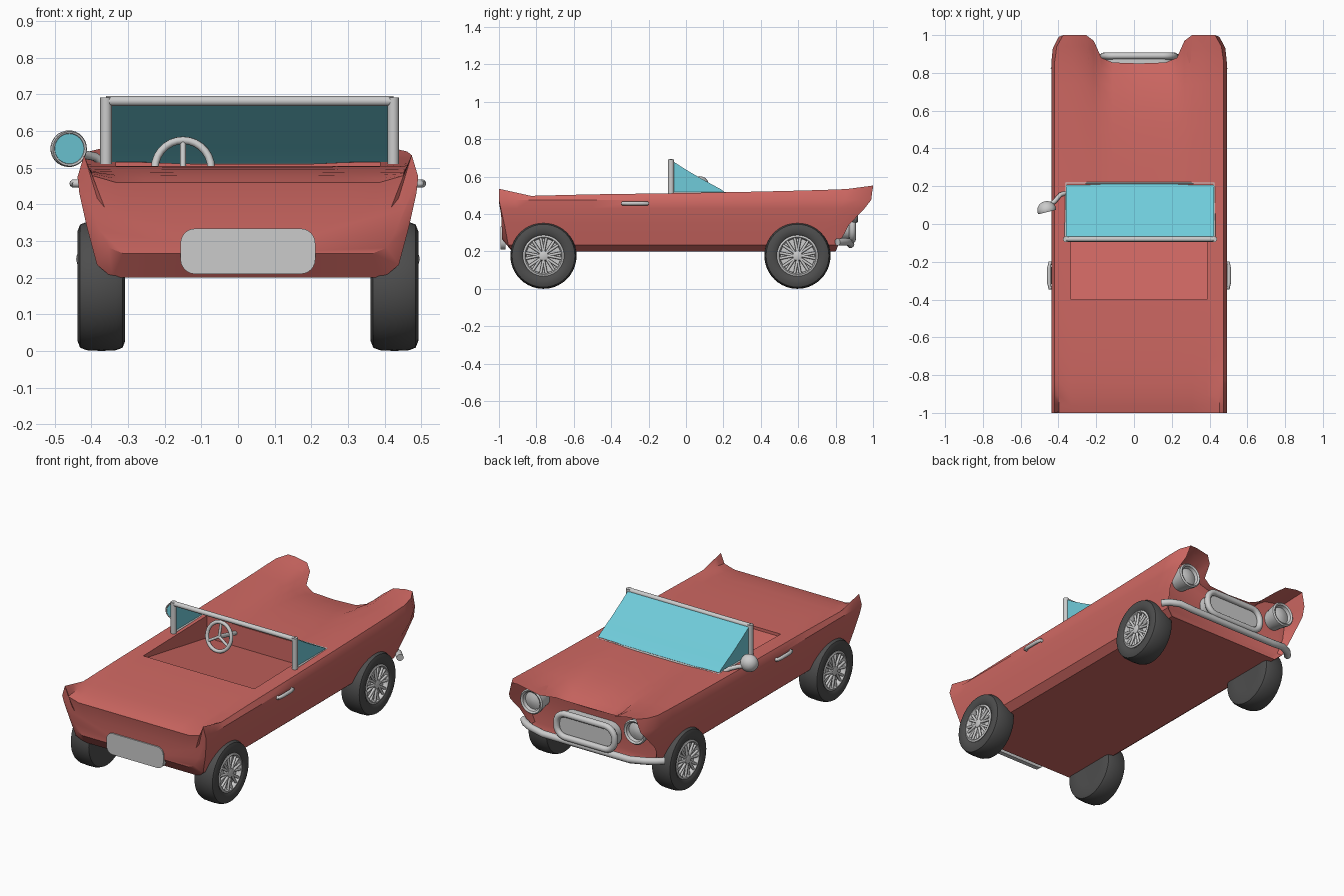
import bpy, bmesh, math
from mathutils import Vector

if "Cube" in bpy.data.objects:
    bpy.data.objects.remove(bpy.data.objects["Cube"])

CX = 0.027  # body centre line


def material(name, rgb):
    m = bpy.data.materials.new(name)
    m.diffuse_color = (*rgb, 1)
    m.use_nodes = True
    m.node_tree.nodes["Principled BSDF"].inputs["Base Color"].default_value = m.diffuse_color
    return m


RED = material("red paint", (0.63, 0.14, 0.125))
CHROME = material("light grey", (0.6, 0.6, 0.6))
GLASS = material("teal glass", (0.16, 0.6, 0.7))
RUBBER = material("dark rubber", (0.075, 0.075, 0.075))


def smooth(ob, deg=35):
    bpy.ops.object.select_all(action='DESELECT')
    ob.select_set(True)
    bpy.context.view_layer.objects.active = ob
    bpy.ops.object.shade_smooth_by_angle(angle=math.radians(deg))


def mesh(name, verts, faces, mat, deg=35):
    bm = bmesh.new()
    vs = [bm.verts.new(v) for v in verts]
    for f in faces:
        bm.faces.new([vs[i] for i in f])
    bmesh.ops.recalc_face_normals(bm, faces=bm.faces)
    me = bpy.data.meshes.new(name)
    bm.to_mesh(me)
    bm.free()
    me.materials.append(mat)
    ob = bpy.data.objects.new(name, me)
    bpy.context.collection.objects.link(ob)
    smooth(ob, deg)
    return ob


def lathe(name, prof, loc, rot, mat, seg=32):
    """Spin (radius, height) points about local z."""
    n = len(prof)
    verts = [(r * math.cos(a), r * math.sin(a), h)
             for a in [2 * math.pi * k / seg for k in range(seg)] for r, h in prof]
    faces = [(k * n + i, k * n + i + 1, (k + 1) % seg * n + i + 1, (k + 1) % seg * n + i)
             for k in range(seg) for i in range(n - 1)]
    ends = [[k * n + e for k in range(seg)] for e in (0, n - 1)]
    ob = mesh(name, verts, faces + ends, mat)
    ob.location, ob.rotation_euler = loc, rot
    return ob


def tube(name, paths, r, mat, cyclic=False):
    cu = bpy.data.curves.new(name, 'CURVE')
    cu.dimensions, cu.bevel_depth, cu.bevel_resolution = '3D', r, 3
    cu.use_fill_caps = True
    for path in paths:
        sp = cu.splines.new('POLY')
        sp.points.add(len(path) - 1)
        sp.use_cyclic_u = cyclic
        for p, co in zip(sp.points, path):
            p.co = (*co, 1)
    cu.materials.append(mat)
    ob = bpy.data.objects.new(name, cu)
    bpy.context.collection.objects.link(ob)
    bpy.ops.object.select_all(action='DESELECT')
    ob.select_set(True)
    bpy.context.view_layer.objects.active = ob
    bpy.ops.object.convert(target='MESH')
    ob = bpy.context.view_layer.objects.active
    smooth(ob, 50)
    return ob


def rounded(hw, hh, r, y, z):
    """Rounded rectangle in the xz plane."""
    return [(CX + sx * (hw - r) + r * math.cos(a), y, z + sz * (hh - r) + r * math.sin(a))
            for q, (sx, sz) in enumerate(((1, 1), (-1, 1), (-1, -1), (1, -1)))
            for a in [math.pi / 2 * (q + k / 6) for k in range(7)]]


def slab(name, hw, hh, r, y0, y1, z, mat):
    a = rounded(hw, hh, r, y0, z) + rounded(hw, hh, r, y1, z)
    n = len(a) // 2
    faces = [(i, (i + 1) % n, n + (i + 1) % n, n + i) for i in range(n)]
    return mesh(name, a, faces + [range(n), range(n, 2 * n)], mat)


def interp(table, y):
    if y <= table[0][0]:
        return table[0][1]
    for (a, p), (b, q) in zip(table, table[1:]):
        if y <= b:
            return p + (q - p) * (y - a) / (b - a)
    return table[-1][1]


# Body: loft of a half section; each point has its own front and rear end
CREST = [(-1, .535), (-.83, .497), (-.5, .505), (0, .512), (.5, .522), (.85, .532), (1, .552)]
CENTRE = [(-1, .46), (-.93, .478), (-.8, .492), (-.5, .503), (0, .512), (.5, .507), (.7, .49), (.86, .45)]
LOW = [(0, .20, -.93, .80), (.37, .20, -.93, .80), (.412, .235, -.95, .815), (.44, .34, -.97, .87),
       (.46, .43, -.99, .955), (.465, .475, -1, .99)]
# offset, front crest weight, rear crest weight, front end
TOP = [(.447, 1, 1, 1), (.425, 1, .25, 1), (.36, 1, 0, 1), (.28, .85, 0, 1), (.24, .6, 0, .97),
       (.2, .25, 0, .88), (.14, .05, 0, .855), (0, 0, 0, .85)]


def section(s):
    half = []
    for x, z, yr, yf in LOW:
        y = yr + (yf - yr) * s
        half.append((x, y, z))
    for x, wf, wr, yf in TOP:
        y = -1 + (yf + 1) * s
        c = interp(CENTRE, y)
        half.append((x, y, c + (interp(CREST, y) - c) * (wf if y > 0 else wr)))
    half = [(x * (1 - .1 * max(0, (y - .88) / .12) ** 2) if x > .4 else x, y, z) for x, y, z in half]
    return [(CX + x, y, z) for x, y, z in half] + [(CX - x, y, z) for x, y, z in half[-2:0:-1]]


def inset(ring, fx, zc, fz, yfun):
    return [(CX + (x - CX) * fx, yfun(zc + (z - zc) * fz), zc + (z - zc) * fz) for x, y, z in ring]


rings = [section(s) for s in (0, .02, .045, .085, .15, .25, .4, .5, .6, .7, .8, .87, .93, .97, 1)]
rings.insert(0, inset(rings[0], .92, .32, .45, lambda z: -.985))
rings.append(inset(rings[-1], .95, .34, .88, lambda z: .79 + .16 * (z - .2)))
n = len(rings[0])
faces = [(i * n + j, i * n + (j + 1) % n, (i + 1) * n + (j + 1) % n, (i + 1) * n + j)
         for i in range(len(rings) - 1) for j in range(n)]
faces += [range(n), range((len(rings) - 1) * n, len(rings) * n)]
body = mesh("body", [v for r in rings for v in r], faces, RED)

# Cockpit: wedge-shaped recess, floor dropping toward the dashboard
side = [(-.4, .488), (.19, .385), (.19, .6), (-.4, .6)]
cutter = mesh("cockpit_cutter", [(CX + d * .36, y, z) for d in (-1, 1) for y, z in side],
              [(0, 1, 2, 3), (4, 5, 6, 7)] + [(i, (i + 1) % 4, 4 + (i + 1) % 4, 4 + i) for i in range(4)], RED)
cutter.hide_render = True
mod = body.modifiers.new("cockpit", 'BOOLEAN')
mod.operation, mod.object, mod.solver = 'DIFFERENCE', cutter, 'EXACT'
bpy.context.view_layer.objects.active = body
bpy.ops.object.modifier_apply(modifier=mod.name)
bpy.data.objects.remove(cutter)
smooth(body)

# Wheels
for wy in (-.762, .596):
    for sgn, tag in ((-1, "left"), (1, "right")):
        loc = (CX + sgn * .4, wy, .177)
        rot = (0, sgn * math.pi / 2, 0)
        end = ("rear_" if wy < 0 else "front_") + tag
        lathe(end + "_tire", [(.1, -.064), (.15, -.065), (.168, -.058), (.175, -.04), (.177, 0), (.175, .04),
                              (.168, .058), (.15, .065), (.12, .063), (.11, .055), (.106, .02)],
              loc, rot, RUBBER, 40)
        lathe(end + "_rim", [(.108, .02), (.11, .058), (.1, .062), (.094, .055), (.092, .035),
                             (.03, .035), (.025, .06), (.012, .064)], loc, rot, CHROME, 40)
        spokes = []
        for k in range(8):
            a = math.pi / 4 * k
            for d in (-.16, .16):
                spokes.append([(.02 * math.cos(a), .02 * math.sin(a), .052),
                               (.1 * math.cos(a + d), .1 * math.sin(a + d), .052)])
        sp = tube(end + "_spokes", spokes, .0075, CHROME)
        sp.location, sp.rotation_euler = loc, rot

# Windshield: wraparound glass with open back
curve = [(-.075, .685), (0, .637), (.08, .59), (.15, .552), (.19, .53), (.215, .508)]
hw, wx = .392, .032
m = len(curve)
verts = [(wx + d * hw, y, z) for d in (-1, 1) for y, z in curve] + [(wx + d * hw, -.075, .508) for d in (-1, 1)]
mesh("windshield_glass", verts,
     [(i, i + 1, m + i + 1, m + i) for i in range(m - 1)] + [(*range(m), 2 * m), (*range(m, 2 * m), 2 * m + 1)],
     GLASS)
xl, xr = wx - hw, wx + hw
tube("windshield_posts", [[(x, -.08, .505), (x, -.08, .692)] for x in (xl, xr)], .016, CHROME)
tube("windshield_top_bar", [[(xl, -.08, .682), (xr, -.08, .682)]], .014, CHROME)
tube("windshield_base_rail", [[(xl, -.08, .51), (xl, .217, .51), (xr, .217, .51), (xr, -.08, .51)]], .008, CHROME)

# Steering wheel and column
c = Vector((-.15, .04, .498))
ring = lambda a, r: (c.x + r * math.cos(a), c.y + .25 * r * math.sin(a), c.z + r * math.sin(a))
tube("steering_wheel", [[ring(2 * math.pi * k / 28, .077) for k in range(28)]], .0105, CHROME, True)
tube("steering_spokes", [[c, ring(math.radians(a), .077)] for a in (90, 210, 330)], .008, CHROME)
tube("steering_column", [[c, (c.x, .2, .46)]], .012, CHROME)

# Rear plate
slab("rear_plate", .184, .062, .04, -.992, -.965, .272, CHROME)

# Grille, bumper and headlights
slab("grille_panel", .185, .07, .065, .82, .885, .33, CHROME)
tube("grille_frame", [rounded(.188, .068, .06, .89, .33)], .018, CHROME, True)
tube("front_bumper", [[(CX + x, y, z) for x, y, z in
                       ((-.455, .81, .25), (-.42, .845, .252), (-.37, .87, .25), (-.28, .88, .238), (.28, .88, .238),
                        (.37, .87, .25), (.42, .845, .252), (.455, .81, .25))]], .02, CHROME)
for sgn, tag in ((-1, "left"), (1, "right")):
    lathe(tag + "_headlight", [(.05, -.1), (.06, 0), (.07, .05), (.072, .068), (.065, .075), (.055, .068),
                               (.05, .05), (.03, .058), (.008, .062)],
          (CX + sgn * .335, .845, .425), (-math.pi / 2, 0, 0), CHROME)
    # Door handles
    x = CX + sgn * .462
    o = sgn * .014
    tube(tag + "_door_handle", [[(x - o, -.335, .457), (x + o * .7, -.338, .457), (x + o, -.31, .457),
                                 (x + o, -.235, .457), (x + o * .7, -.207, .457), (x - o, -.21, .457)]],
         .011, CHROME)

# Side mirror
lathe("mirror_shell", [(.04, .006), (.042, 0), (.047, -.002), (.05, .004), (.049, .018), (.043, .034),
                       (.03, .048), (.012, .056)], (-.46, .065, .552), (-math.pi / 2, 0, .25), CHROME)
lathe("mirror_glass", [(.041, .001), (.041, .008)], (-.46, .065, .552), (-math.pi / 2, 0, .25), GLASS)
tube("mirror_arm", [[(-.455, .095, .54), (-.42, .12, .536), (-.39, .155, .53), (-.36, .165, .505)]], .012, CHROME)
